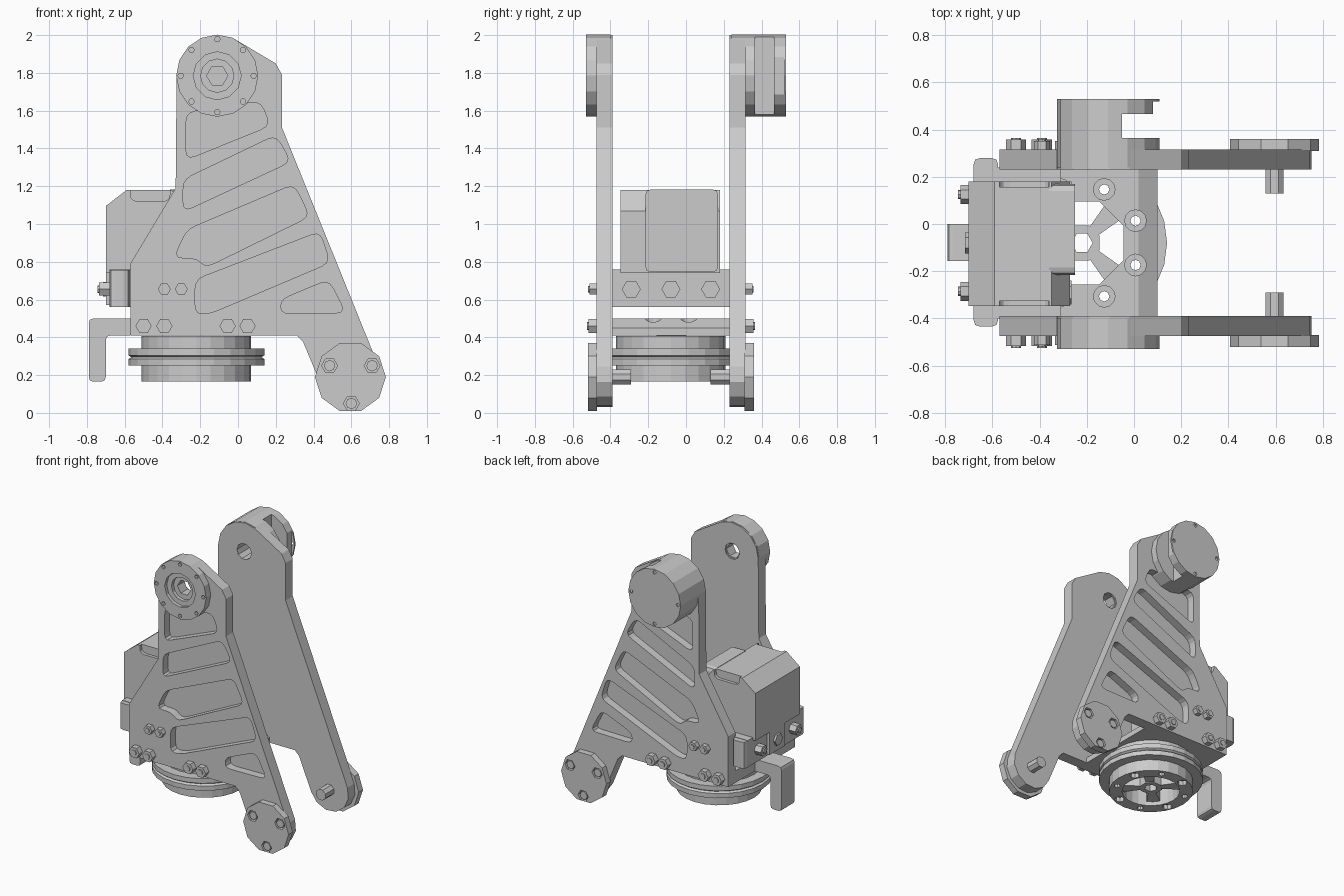
import bpy, bmesh
from math import cos, sin, pi, radians
from mathutils import Vector

if "Cube" in bpy.data.objects:
    bpy.data.objects.remove(bpy.data.objects["Cube"])

CY = -0.08            # mid plane between the two side plates
TX = -0.22            # turntable centre x
HUB, FOOT = (-0.11, 1.785), (0.595, 0.19)


def to_object(name, bm):
    bmesh.ops.recalc_face_normals(bm, faces=bm.faces)
    me = bpy.data.meshes.new(name)
    bm.to_mesh(me)
    bm.free()
    ob = bpy.data.objects.new(name, me)
    bpy.context.collection.objects.link(ob)
    return ob


def prism(name, pts, axis, a, b):
    """Extrude a 2D outline along an axis from a to b."""
    place = {'x': lambda p, t: (t, p[0], p[1]),
             'y': lambda p, t: (p[0], t, p[1]),
             'z': lambda p, t: (p[0], p[1], t)}[axis]
    bm = bmesh.new()
    lo = [bm.verts.new(place(p, a)) for p in pts]
    hi = [bm.verts.new(place(p, b)) for p in pts]
    bm.faces.new(lo)
    bm.faces.new(hi)
    n = len(pts)
    for i in range(n):
        bm.faces.new((lo[i], lo[(i + 1) % n], hi[(i + 1) % n], hi[i]))
    return to_object(name, bm)


def arc(c, r, start, end, n):
    return [(c[0] + r * cos(radians(start + (end - start) * i / n)),
             c[1] + r * sin(radians(start + (end - start) * i / n))) for i in range(n + 1)]


def disc(name, c, r, n, axis, a, b, rot=0):
    return prism(name, arc(c, r, rot, rot + 360, n)[:-1], axis, a, b)


def box(name, x0, x1, y0, y1, z0, z1):
    return prism(name, [(x0, y0), (x1, y0), (x1, y1), (x0, y1)], 'z', z0, z1)


def rounded(pts, r, n=3):
    """Replace each corner by a short curve."""
    out = []
    for i, p in enumerate(pts):
        p, q, s = Vector(p), Vector(pts[i - 1]), Vector(pts[(i + 1) % len(pts)])
        a = p + (q - p).normalized() * min(r, (q - p).length * 0.45)
        b = p + (s - p).normalized() * min(r, (s - p).length * 0.45)
        for k in range(n + 1):
            t = k / n
            out.append(tuple(a * (1 - t) ** 2 + p * 2 * t * (1 - t) + b * t * t))
    return out


def cut(ob, *cutters):
    for c in cutters:
        m = ob.modifiers.new("cut", 'BOOLEAN')
        m.operation, m.solver, m.object = 'DIFFERENCE', 'EXACT', c
        bpy.context.view_layer.objects.active = ob
        bpy.ops.object.modifier_apply(modifier=m.name)
        bpy.data.objects.remove(c)


def bolt(name, c, r, axis, a, b):
    """Hex head with a small round stud end."""
    disc(name + "_head", c, r, 6, axis, a, b)
    disc(name + "_stud", c, r * 0.5, 8, axis, a, b + (b - a) * 0.15)


# Side plate outline and its blind pockets
outline = ([(-0.57, 0.41), (-0.57, 0.79), (-0.33, 1.19)]
           + arc(HUB, 0.215, 180, 65, 5)
           + [(0.2, 1.85), (0.233, 1.79), (0.233, 1.51)]
           + arc(FOOT, 0.16, 20, -160, 6)
           + [(0.345, 0.375), (0.31, 0.41)])
pockets = [
    [(-.275, 1.59), (.12, 1.65), (.17, 1.52), (-.275, 1.34)],
    [(-.29, 1.235), (.20, 1.47), (.28, 1.33), (-.29, 1.065)],
    [(-.27, .97), (.296, 1.21), (.38, 1.04), (-.17, .77), (-.22, .82), (-.34, .82)],
    [(-.227, .705), (.434, .96), (.487, .795), (-.15, .525), (-.227, .525)],
    [(.227, .60), (.48, .705), (.57, .53), (.227, .525)],
]

for side, s in (("front", -1), ("back", 1)):
    def Y(d):
        return CY + s * d      # distance outward from the mid plane

    plate = prism(side + "_side_plate", outline, 'y', Y(0.31), Y(0.395))
    cut(plate, *[prism("pocket", rounded(p, 0.05), 'y', Y(0.335), Y(0.45)) for p in pockets],
        disc("shaft_hole", HUB, 0.06, 10, 'y', Y(0.2), Y(0.6)))

    # Foot cap with three recessed screws, and the inner pin
    cap = disc(side + "_foot_cap", FOOT, 0.188, 10, 'y', Y(0.39), Y(0.44), 0)
    for c in ((0.485, 0.25), (0.71, 0.25), (0.6, 0.05)):
        cut(cap, disc("recess", c, 0.042, 6, 'y', Y(0.415), Y(0.5)))
        disc(side + "_foot_screw", c, 0.03, 8, 'y', Y(0.40), Y(0.435))
    disc(side + "_foot_pin", FOOT, 0.042, 8, 'y', Y(0.21), Y(0.33), 22.5)

    # Plate bolts
    for x in (-0.5, -0.39, -0.055, 0.05):
        bolt(side + "_lower_bolt", (x, 0.46), 0.043, 'y', Y(0.39), Y(0.437))
    for x in (-0.39, -0.30):
        bolt(side + "_upper_bolt", (x, 0.655), 0.034, 'y', Y(0.39), Y(0.432))

# Front pivot hub with stepped bore
hub = disc("front_hub", HUB, 0.217, 16, 'y', -0.53, -0.40)
cut(hub, disc("bore", HUB, 0.127, 12, 'y', -0.6, -0.505),
    disc("bore", HUB, 0.088, 12, 'y', -0.6, -0.48),
    disc("bore", HUB, 0.056, 6, 'y', -0.6, -0.3),
    *[disc("hole", p, 0.015, 6, 'y', -0.6, -0.50) for p in arc(HUB, 0.193, 0, 315, 7)])

# Back pivot housing, open toward +x, closed by a thin lid
house = disc("back_hub_housing", HUB, 0.217, 16, 'y', 0.24, 0.522)
cut(house, disc("bore", HUB, 0.06, 10, 'y', 0.1, 0.42),
    box("slot", -0.05, 0.3, 0.365, 0.465, 1.5, 2.1),
    box("lip_notch", 0.08, 0.3, 0.43, 0.6, 1.5, 2.1))
lid = disc("back_hub_lid", HUB, 0.217, 16, 'y', 0.518, 0.53)
cut(lid, *[disc("hole", p, 0.014, 6, 'y', 0.5, 0.6) for p in arc(HUB, 0.193, 0, 270, 3)])

# Base plate between the side plates, with central opening and countersunk holes
T = (TX, CY)
base = prism("base_plate", [(-0.57, 0.41), (0.10, 0.41), (0.10, 0.45), (0.02, 0.50), (-0.57, 0.50)],
             'y', -0.40, 0.24)
screws = arc(T, 0.245, 22.5, 337.5, 7)
cut(base, disc("opening", T, 0.19, 8, 'z', 0.3, 0.6, 22.5),
    *[disc("sink", p, 0.046, 12, 'z', 0.46, 0.6) for p in screws],
    *[disc("hole", p, 0.022, 8, 'z', 0.3, 0.6) for p in screws])

# Turntable ring, turned from a profile
profile = [(.2, .165), (.29, .165), (.29, .25), (.36, .25), (.36, .285), (.345, .295),
           (.36, .305), (.36, .34), (.29, .34), (.29, .408), (.2, .408)]
bm = bmesh.new()
N = 24
rings = [[bm.verts.new((TX + r * cos(2 * pi * i / N), CY + r * sin(2 * pi * i / N), z))
          for r, z in profile] for i in range(N)]
for i in range(N):
    a, b = rings[i], rings[(i + 1) % N]
    for j in range(len(profile)):
        k = (j + 1) % len(profile)
        bm.faces.new((a[j], a[k], b[k], b[j]))
turntable = to_object("turntable", bm)
cut(turntable, *[disc("hole", p, 0.022, 8, 'z', 0.1, 0.5) for p in screws],
    *[disc("sink", p, 0.035, 8, 'z', 0.1, 0.2) for p in screws[::2]])

# Turntable spokes and centre boss
boss = disc("turntable_boss", T, 0.08, 8, 'z', 0.19, 0.27, 22.5)
cut(boss, disc("bore", T, 0.045, 6, 'z', 0.1, 0.5))
for k in range(4):
    a = radians(45 + 90 * k)
    u, v = Vector((cos(a), sin(a))), Vector((-sin(a), cos(a)))
    c = Vector(T)
    prism("turntable_spoke", [tuple(c + u * r + v * w) for r, w in
          ((.068, -.025), (.21, -.05), (.21, .05), (.068, .025))], 'z', 0.195, 0.265)

# Hook arm on the left of the base plate
prism("hook_arm", rounded([(-0.55, 0.41), (-0.70, 0.41), (-0.70, 0.165), (-0.79, 0.165),
                           (-0.79, 0.50), (-0.55, 0.50)], 0.025, 2), 'y', -0.157, 0.0)

# Motor body with sloped top edges
motor = prism("motor_body", [(-0.70, 0.74), (-0.70, 1.095), (-0.59, 1.18), (-0.35, 1.18),
                             (-0.27, 1.07), (-0.27, 0.74)], 'y', -0.348, 0.18)
for y0, y1 in ((-0.4, -0.325), (0.157, 0.3)):
    cut(motor, prism("notch", rounded([(-0.57, 1.12), (-0.36, 1.12), (-0.36, 1.3), (-0.57, 1.3)], 0.04),
                     'y', y0, y1))
prism("motor_front_cover", rounded([(-0.215, 0.745), (0.17, 0.745), (0.17, 1.183), (-0.215, 1.183)], 0.03, 2),
      'x', -0.36, -0.25)

# Motor mount block, wider ears outside the plates
box("motor_mount", -0.68, -0.31, -0.40, 0.24, 0.56, 0.76)
prism("motor_mount_ears", rounded([(-0.68, -0.435), (-0.575, -0.435), (-0.575, 0.28), (-0.68, 0.28)], 0.03, 2),
      'z', 0.56, 0.757)
box("mount_panel", -0.70, -0.67, -0.17, 0.01, 0.57, 0.745)
for y in (-0.285, 0.125):
    bolt("mount_rear_bolt", (y, 0.655), 0.04, 'x', -0.67, -0.735)
disc("panel_boss", (CY, 0.655), 0.045, 6, 'x', -0.69, -0.715)
for y in (-0.29, CY, 0.13):
    disc("mount_inner_bolt", (y, 0.655), 0.05, 6, 'x', -0.33, -0.265)
